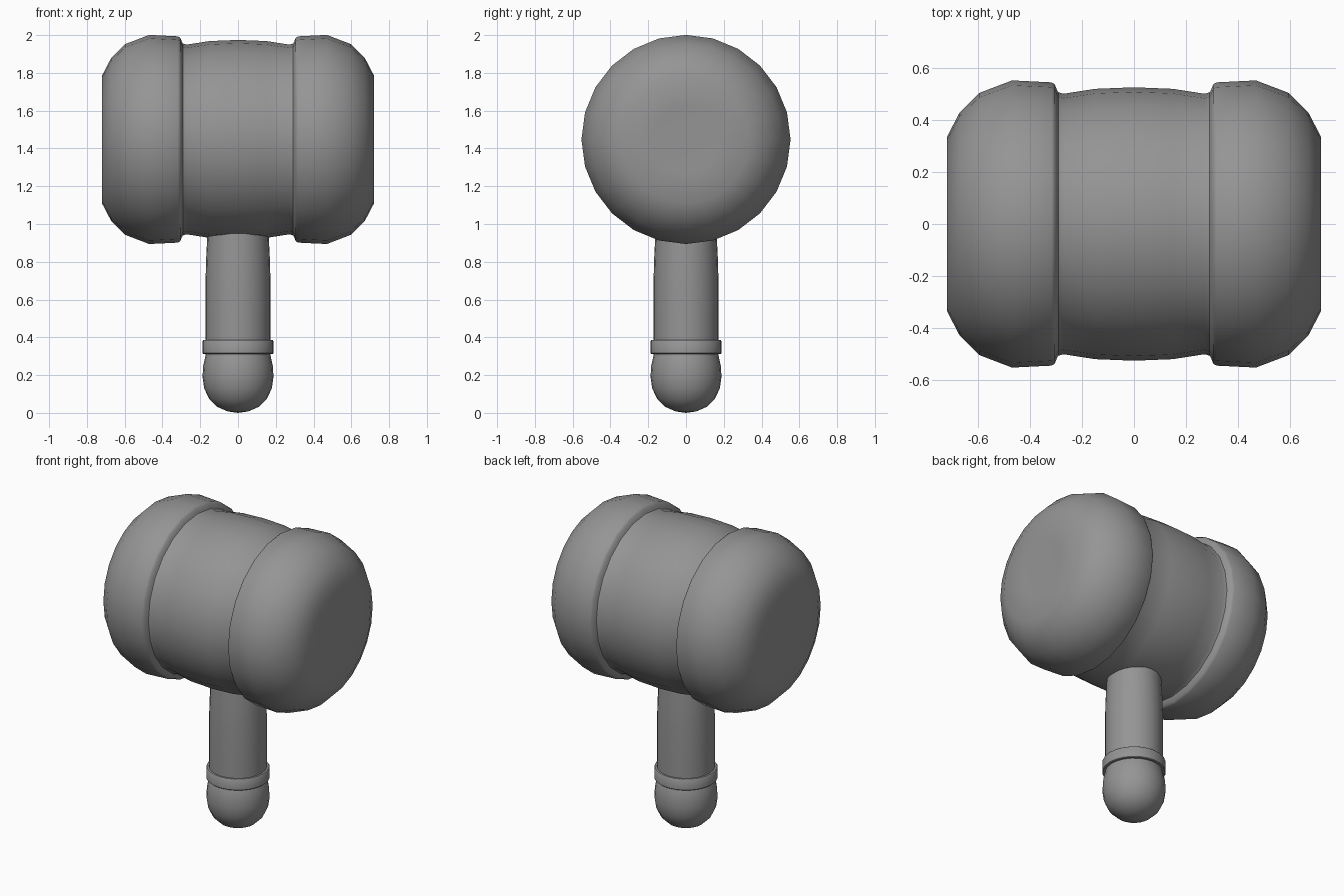
import bpy, bmesh
from math import sin, cos, tau, radians
from mathutils import Vector

if "Cube" in bpy.data.objects:
    bpy.data.objects.remove(bpy.data.objects["Cube"])

HEAD_Z = 1.4475
SIDES = 24

# Dark grey shared by all parts
grey = bpy.data.materials.new("dark_grey")
grey.diffuse_color = (0.3, 0.3, 0.3, 1)
grey.use_nodes = True
grey.node_tree.nodes["Principled BSDF"].inputs["Base Color"].default_value = grey.diffuse_color


def lathe(name, profile, axis, centre=(0, 0, 0), angle=40):
    """Revolve (radius, position) points around the x or z axis."""
    bm = bmesh.new()
    rings = []
    for r, h in profile:
        ring = []
        for i in range(1 if r == 0 else SIDES):
            a, b = r * cos(tau * i / SIDES), r * sin(tau * i / SIDES)
            p = (h, a, b) if axis == 'x' else (a, b, h)
            ring.append(bm.verts.new(Vector(p) + Vector(centre)))
        rings.append(ring)
    for lo, hi in zip(rings, rings[1:]):
        for i in range(SIDES):
            j = (i + 1) % SIDES
            if len(lo) == 1:
                bm.faces.new((lo[0], hi[j], hi[i]))
            elif len(hi) == 1:
                bm.faces.new((lo[i], lo[j], hi[0]))
            else:
                bm.faces.new((lo[i], lo[j], hi[j], hi[i]))
    bmesh.ops.recalc_face_normals(bm, faces=bm.faces)
    # A part that is open at its ends still needs outward normals
    out = sum((f.normal.dot(f.calc_center_median() - Vector(centre)) * f.calc_area()
               for f in bm.faces if axis == 'x'), 0.0)
    if out < 0:
        bmesh.ops.reverse_faces(bm, faces=bm.faces)
    mesh = bpy.data.meshes.new(name)
    bm.to_mesh(mesh)
    bm.free()
    mesh.materials.append(grey)
    obj = bpy.data.objects.new(name, mesh)
    bpy.context.collection.objects.link(obj)
    bpy.ops.object.select_all(action='DESELECT')
    obj.select_set(True)
    bpy.context.view_layer.objects.active = obj
    bpy.ops.object.shade_smooth_by_angle(angle=radians(angle))
    return obj


head_centre = (0, 0, HEAD_Z)

# Slightly bulging middle of the head, flaring a little at the lips
half = [(0.508, 0.292), (0.502, 0.272), (0.521, 0.15)]
barrel = [(r, -x) for r, x in half] + [(0.527, 0)] + half[::-1]
lathe("head_barrel", barrel, 'x', head_centre)

# Rounded striking ends with a lip where they meet the barrel
cap = [(0.508, 0.292), (0.516, 0.297), (0.538, 0.305), (0.546, 0.318),
       (0.5535, 0.47), (0.505, 0.597), (0.43, 0.672), (0.338, 0.72),
       (0.18, 0.716), (0, 0.714)]
for side, s in (("right", 1), ("left", -1)):
    lathe("striking_end_" + side, [(r, s * x) for r, x in cap], 'x', head_centre)

# Handle shaft, reaching into the head
lathe("handle_shaft", [(0, 0.3), (0.172, 0.3), (0.172, 0.5), (0.172, 0.7),
                       (0.168, 0.83), (0.162, 0.95), (0.16, 1.0), (0, 1.0)], 'z')

# Collar ring
lathe("handle_collar", [(0.165, 0.312), (0.184, 0.312), (0.188, 0.316), (0.188, 0.38),
                        (0.184, 0.385), (0.165, 0.385)], 'z', angle=40)

# Rounded pommel
lathe("pommel", [(0, 0), (0.055, 0.008), (0.11, 0.032), (0.153, 0.074),
                 (0.179, 0.13), (0.188, 0.19), (0.184, 0.25), (0.172, 0.305),
                 (0.165, 0.32), (0, 0.32)], 'z')
